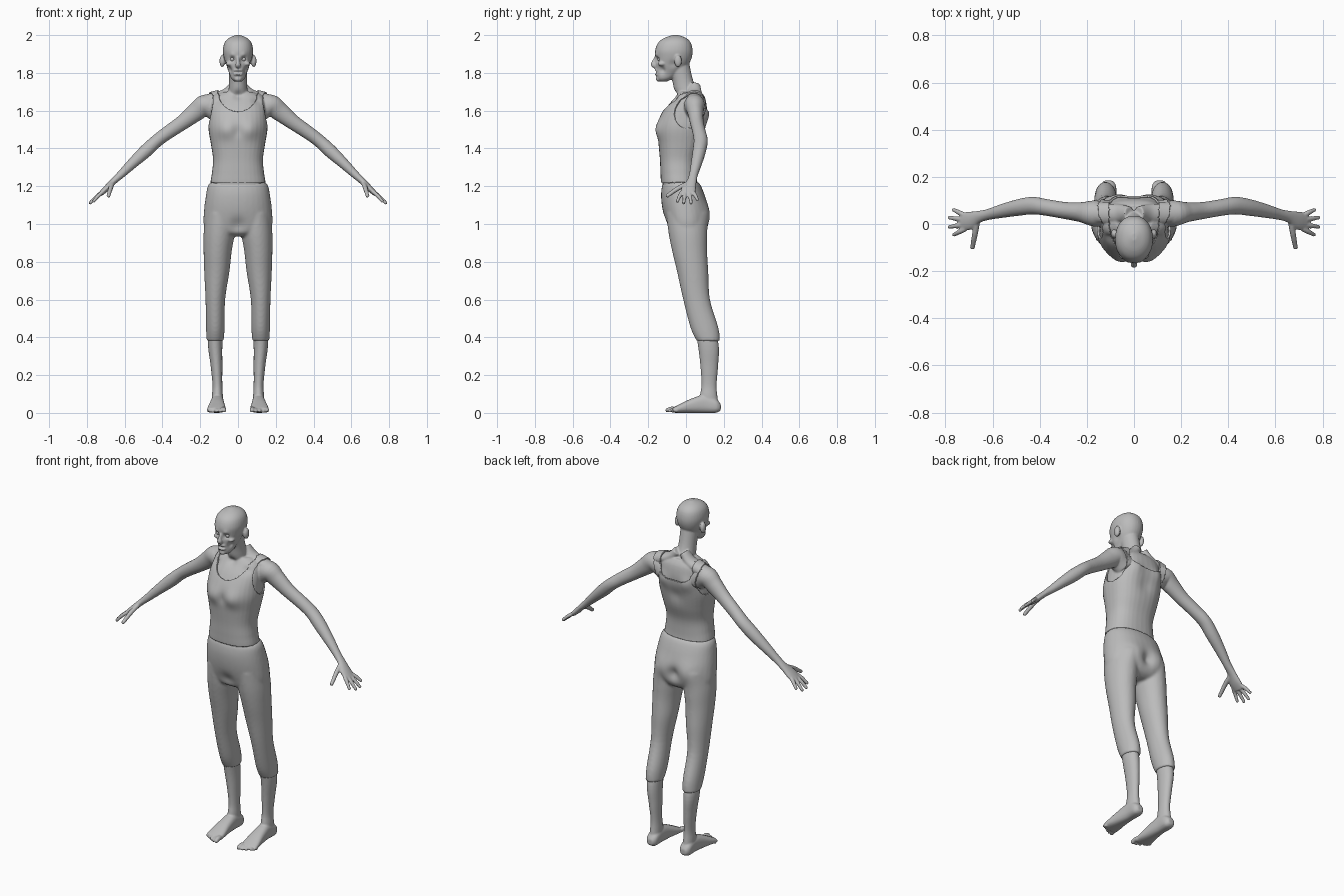
import bpy, bmesh, math
from mathutils import Vector, Matrix

if "Cube" in bpy.data.objects:
    bpy.data.objects.remove(bpy.data.objects["Cube"])

clay = bpy.data.materials.new("clay_grey")
clay.use_nodes = True
clay.diffuse_color = (0.5, 0.5, 0.5, 1)
clay.node_tree.nodes["Principled BSDF"].inputs["Base Color"].default_value = (0.5, 0.5, 0.5, 1)

X, Y, Z = Vector((1, 0, 0)), Vector((0, 1, 0)), Vector((0, 0, 1))


def spline(rows, steps=5):
    """Catmull-Rom interpolation of station rows."""
    rows = [Vector(r) for r in rows]
    pts = [rows[0]] + rows + [rows[-1]]
    out = []
    for a, b, c, d in zip(pts, pts[1:], pts[2:], pts[3:]):
        for i in range(steps):
            t = i / steps
            out.append(0.5 * (2 * b + (c - a) * t + (2 * a - 5 * b + 4 * c - d) * t * t
                              + (3 * b - a - 3 * c + d) * t ** 3))
    return out + [rows[-1]]


def loft(bm, rows, side=X, axis=None, power=2, seg=32, mirror=1):
    """Closed tube through stations (x, y, z, side radius, other radius)."""
    pts = spline(rows)
    rings = []
    for i, p in enumerate(pts):
        a, b = pts[max(i - 1, 0)], pts[min(i + 1, len(pts) - 1)]
        t = axis or (Vector(b[:3]) - Vector(a[:3])).normalized()
        u = (side - t * side.dot(t)).normalized()
        v = t.cross(u)
        ring = []
        for k in range(seg):
            c, s = math.cos(math.tau * k / seg), math.sin(math.tau * k / seg)
            c = math.copysign(abs(c) ** (2 / power), c)
            s = math.copysign(abs(s) ** (2 / power), s)
            co = Vector(p[:3]) + u * c * p[3] + v * s * p[4]
            ring.append(bm.verts.new((co.x * mirror, co.y, co.z)))
        rings.append(ring)
    for r, q in zip(rings, rings[1:]):
        for k in range(seg):
            bm.faces.new((r[k], r[k - 1], q[k - 1], q[k]))
    bm.faces.new(rings[0])
    bm.faces.new(rings[-1])


def slices(rows):
    """Turn (z, half width, front y, back y) into loft stations."""
    return [(0, (f + b) / 2, z, w, (b - f) / 2) for z, w, f, b in rows]


def ball(bm, loc, radii):
    bmesh.ops.create_uvsphere(bm, u_segments=20, v_segments=12, radius=1,
                              matrix=Matrix.Translation(loc) @ Matrix.Diagonal((*radii, 1)))


def digit(bm, a, b, r, m):
    a, b = Vector(a), Vector(b)
    mid = (a + b) / 2 + Z * r * 0.4
    loft(bm, [(*a, r, r), (*mid, r, r), (*b, r * 0.8, r * 0.8)], Y + X * 0.1, seg=12, mirror=m)
    ball(bm, (b.x * m, b.y, b.z), [r * 0.85] * 3)


def finish(bm, name, voxel=None, smooth=3):
    bmesh.ops.recalc_face_normals(bm, faces=bm.faces)
    mesh = bpy.data.meshes.new(name)
    bm.to_mesh(mesh)
    bm.free()
    ob = bpy.data.objects.new(name, mesh)
    bpy.context.collection.objects.link(ob)
    if voxel:
        rm = ob.modifiers.new("fuse", "REMESH")
        rm.mode, rm.voxel_size = "VOXEL", voxel
        sm = ob.modifiers.new("soften", "SMOOTH")
        sm.factor, sm.iterations = 0.5, smooth
        dg = bpy.context.evaluated_depsgraph_get()
        ob.data = bpy.data.meshes.new_from_object(ob.evaluated_get(dg))
        ob.modifiers.clear()
    ob.data.materials.clear()
    ob.data.materials.append(clay)
    ob.data.shade_smooth()
    return ob


def sculpt(ob, x, y, z, radius, push):
    """Soft mirrored push around a point."""
    for v in ob.data.vertices:
        d = (Vector((abs(v.co.x), v.co.y, v.co.z)) - Vector((x, y, z))).length / radius
        if d < 2.5:
            s = 1 if v.co.x >= 0 else -1
            v.co += Vector((push[0] * s, push[1], push[2])) * math.exp(-d * d)


# Body: torso, neck and head
bm = bmesh.new()
loft(bm, slices([(1.1, .12, -.1, .08), (1.2, .138, -.122, .055), (1.27, .13, -.127, .05),
                 (1.34, .124, -.13, .055), (1.42, .135, -.137, .08), (1.5, .148, -.143, .1),
                 (1.56, .147, -.132, .11), (1.62, .143, -.1, .11), (1.67, .13, -.06, .1),
                 (1.7, .08, -.04, .08)]), axis=Z, power=2.4)
loft(bm, [(0, .025, 1.64, .06, .06), (0, -.002, 1.71, .05, .06), (0, -.02, 1.77, .047, .055),
          (0, -.045, 1.86, .05, .06)], axis=Z)
loft(bm, slices([(1.755, .02, -.14, -.1), (1.77, .036, -.153, -.07), (1.8, .047, -.158, -.03),
                 (1.84, .063, -.16, .01), (1.88, .075, -.162, .03), (1.92, .08, -.163, .035),
                 (1.96, .071, -.147, .025), (1.985, .048, -.115, 0), (2.0, .012, -.07, -.04)]),
     axis=Z, power=2.15)

# Nose, lips and chin
loft(bm, [(0, -.158, 1.885, .008, .008), (0, -.167, 1.86, .009, .013),
          (0, -.172, 1.842, .015, .014), (0, -.162, 1.832, .012, .008)], seg=16)
for z, r in ((1.813, .009), (1.794, .009)):
    ball(bm, (0, -.156, z), (.024, .012, r))
ball(bm, (0, -.146, 1.768), (.02, .014, .014))

for m in (1, -1):
    # Ears, cheekbones and shoulder slope
    ball(bm, (.084 * m, -.042, 1.862), (.014, .02, .032))
    ball(bm, (.047 * m, -.128, 1.848), (.018, .022, .012))
    loft(bm, [(.02, .045, 1.735, .03, .025), (.07, .045, 1.685, .04, .028),
              (.17, .045, 1.655, .04, .03)], Y, mirror=m)
    # Arm down to the palm
    loft(bm, [(.11, .04, 1.6, .05, .06), (.17, .045, 1.63, .055, .056), (.22, .05, 1.595, .043, .05),
              (.29, .057, 1.54, .036, .04), (.37, .07, 1.485, .035, .036), (.43, .078, 1.44, .037, .034),
              (.49, .07, 1.385, .035, .035), (.56, .055, 1.32, .029, .028), (.62, .04, 1.262, .023, .021),
              (.66, .03, 1.225, .026, .017), (.7, .014, 1.185, .039, .016), (.73, .009, 1.157, .037, .012)],
         Y, mirror=m)
    # Fingers and thumb
    for i, (tx, ty, tz) in enumerate([(.765, .06, 1.13), (.782, .027, 1.112),
                                      (.782, -.012, 1.112), (.763, -.045, 1.122)]):
        digit(bm, (.715, .036 - .019 * i, 1.17), (tx, ty, tz), .0105, m)
    digit(bm, (.665, .01, 1.215), (.685, -.098, 1.15), .0125, m)
    # Lower leg
    loft(bm, [(.12, .09, .5, .04, .05), (.121, .118, .36, .038, .055), (.114, .123, .25, .031, .047),
              (.109, .122, .15, .026, .04), (.109, .12, .09, .029, .046), (.109, .125, .03, .03, .05)],
         axis=Z, mirror=m)
    # Foot and toes
    loft(bm, [(.109, .184, .03, .018, .016), (.109, .16, .037, .033, .036), (.109, .1, .048, .034, .048),
              (.111, .03, .038, .04, .038), (.113, -.03, .024, .048, .024), (.114, -.07, .014, .048, .013)],
         axis=-Y, power=2.5, mirror=m)
    for i in range(5):
        r = .014 if i == 0 else .0105
        digit(bm, (.078 + .019 * i, -.055, r + .002), (.074 + .02 * i, -.098 + .003 * i * i, r), r, m)
body = finish(bm, "body", .005, 2)

# Eye sockets, cheek hollows, mouth, collar bones, bust and shoulder blades
for x, y, z, r, push in [(.03, -.155, 1.872, .014, (0, .016, 0)), (.032, -.16, 1.893, .015, (0, -.006, 0)),
                         (.047, -.13, 1.815, .018, (-.009, .008, 0)), (0, -.168, 1.803, .009, (0, .012, 0)),
                         (.015, -.165, 1.803, .008, (0, .01, 0)), (.07, -.07, 1.845, .02, (-.005, 0, 0)),
                         (0, -.06, 1.68, .022, (0, .012, 0)), (.06, -.13, 1.5, .045, (0, -.016, 0)),
                         (0, -.14, 1.49, .03, (0, .006, 0)), (.08, .11, 1.58, .04, (0, .012, 0)),
                         (0, .1, 1.5, .05, (0, -.012, 0)), (.1, -.06, 1.65, .025, (0, .01, 0))]:
    sculpt(body, x, y, z, r, push)

# Eyeballs
bm = bmesh.new()
for m in (1, -1):
    ball(bm, (.03 * m, -.139, 1.872), (.0115, .0115, .0115))
finish(bm, "eyes")


def off_shirt(co):
    x, y, z = abs(co.x), co.y, co.z
    p = 2 if y < .03 else 4
    neck = (x / .1) ** p + (max(1.71 - z, 0) / .115) ** p < 1 and z > 1.5
    arm = ((x - .21) / .1) ** 2 + ((y - .02) / .11) ** 2 + ((z - 1.6) / .115) ** 2 < 1
    return z < 1.215 or z > 1.72 or x > .165 or neck or arm


# Sleeveless shirt: offset copy of the torso skin
bm = bmesh.new()
bm.from_mesh(body.data)
bmesh.ops.delete(bm, geom=[v for v in bm.verts if off_shirt(v.co)], context="VERTS")
for _ in range(6):
    rim = [v for v in bm.verts if v.is_boundary]
    bmesh.ops.smooth_vert(bm, verts=rim, factor=.5, use_axis_x=True, use_axis_y=True, use_axis_z=True)
shirt = finish(bm, "shirt")
shell = shirt.modifiers.new("cloth", "SOLIDIFY")
shell.thickness, shell.offset = .008, 1

# Cropped trousers
bm = bmesh.new()
loft(bm, slices([(1.222, .145, -.118, .065), (1.2, .16, -.127, .08), (1.15, .17, -.132, .1),
                 (1.08, .179, -.125, .118), (1.0, .182, -.105, .118), (.955, .16, -.085, .1),
                 (.935, .08, -.05, .07)]), axis=Z, power=2.2)
for m in (1, -1):
    loft(bm, [(.092, 0, 1.06, .08, .105), (.1, .01, .95, .082, .102), (.108, .02, .85, .074, .092),
              (.112, .035, .75, .067, .083), (.12, .056, .6, .052, .071), (.12, .098, .45, .049, .074),
              (.121, .118, .38, .045, .061)], axis=Z, mirror=m)
trousers = finish(bm, "trousers", .008, 4)
sculpt(trousers, .085, .11, 1.05, .06, (0, .014, 0))
sculpt(trousers, 0, .11, 1.03, .035, (0, -.022, 0))
sculpt(trousers, 0, -.11, .99, .04, (0, .015, 0))
